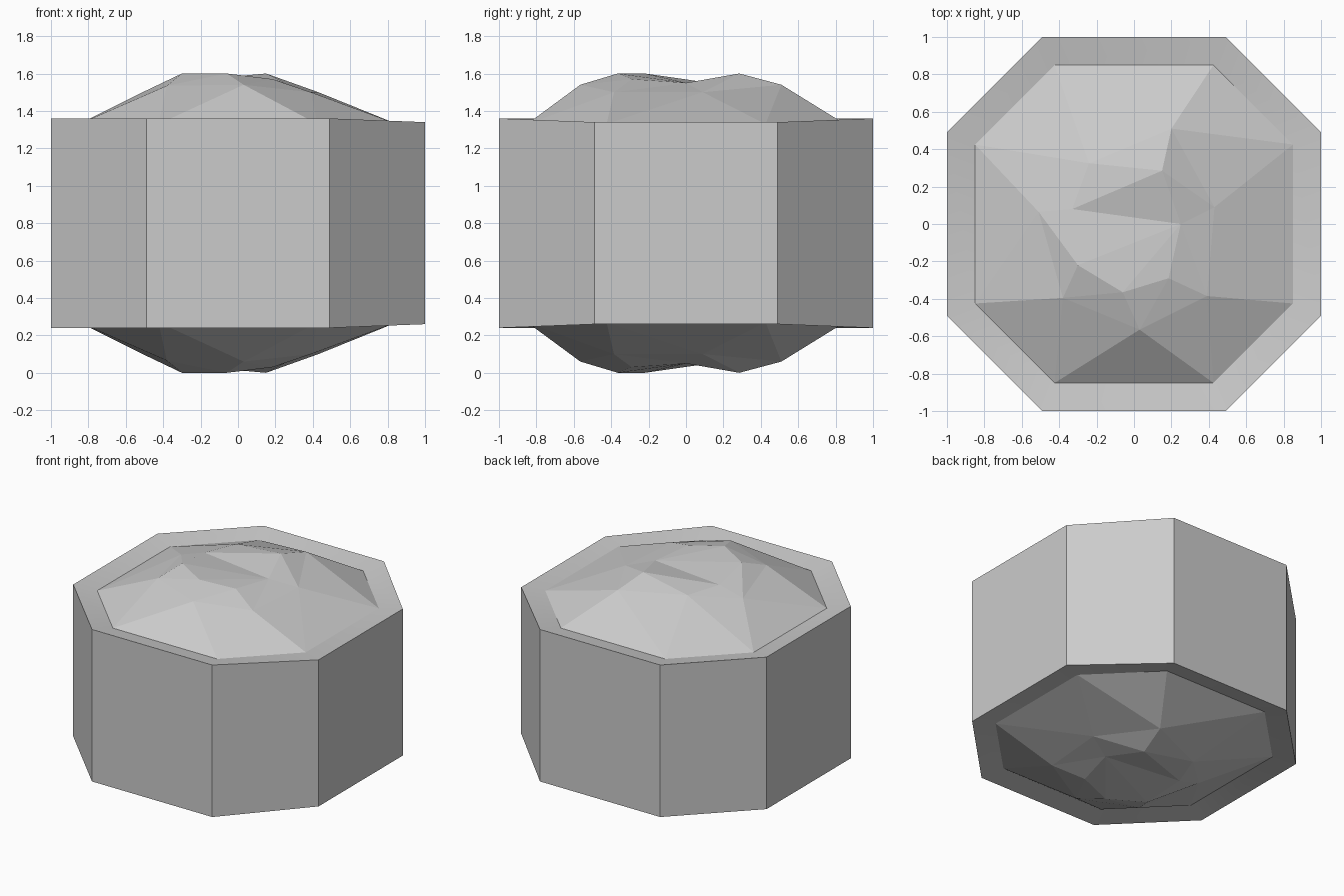
import bpy
import bmesh
import math
from mathutils import Vector
from mathutils.geometry import delaunay_2d_cdt

cube = bpy.data.objects.get("Cube")
if cube:
    bpy.data.objects.remove(cube, do_unlink=True)

MID = 0.8            # height of the mirror plane
OUTER_TOP = 0.56     # rim heights measured from the mirror plane
INNER_TOP = 0.53

stone = bpy.data.materials.new("light grey stone")
stone.use_nodes = True
GREY = (0.6, 0.6, 0.6, 1)
stone.diffuse_color = GREY
shader = stone.node_tree.nodes["Principled BSDF"]
shader.inputs["Base Color"].default_value = GREY
shader.inputs["Roughness"].default_value = 0.8


def octagon(flat, half):
    """Counter-clockwise octagon corners, flat sides on the axes."""
    quarter = [(flat, -half), (flat, half)]
    points = []
    for _ in range(4):
        points += quarter
        quarter = [(-y, x) for x, y in quarter]
    return points


def make_object(name, bm):
    mesh = bpy.data.meshes.new(name)
    bm.to_mesh(mesh)
    bm.free()
    mesh.materials.append(stone)
    obj = bpy.data.objects.new(name, mesh)
    obj.location.z = MID
    bpy.context.collection.objects.link(obj)
    return obj


inner = octagon(0.85, 0.425)
outer = octagon(1, 0.49)


def rim_height(x):
    # the left side of the rim sits slightly lower
    return OUTER_TOP - (0.02 if x > 0.9 else 0)


# Octagonal body with inward sloping rims above and below
bm = bmesh.new()
rings = [
    [bm.verts.new((x, y, -INNER_TOP)) for x, y in inner],
    [bm.verts.new((x, y, -rim_height(x))) for x, y in outer],
    [bm.verts.new((x, y, rim_height(x))) for x, y in outer],
    [bm.verts.new((x, y, INNER_TOP)) for x, y in inner],
]
for low, high in zip(rings, rings[1:]):
    for i in range(8):
        j = (i + 1) % 8
        bm.faces.new((low[i], low[j], high[j], high[i]))
body = make_object("body", bm)
bpy.ops.object.select_all(action='DESELECT')
body.select_set(True)
bpy.context.view_layer.objects.active = body
bpy.ops.object.shade_smooth_by_angle(angle=math.radians(30))

# Rough hewn dome: irregular shoulder and crown points
shoulder = [(0.2, 0.51, 0.74), (0.43, 0.09, 0.7), (0.39, -0.385, 0.7),
            (0.03, -0.565, 0.74), (-0.38, -0.395, 0.735), (-0.51, 0.065, 0.7)]
crown = [(-0.24, 0.325, 0.75), (0.15, 0.285, 0.8), (0.25, 0, 0.75),
         (0.185, -0.29, 0.77), (-0.06, -0.365, 0.8), (-0.3, -0.22, 0.8),
         (-0.33, 0.08, 0.757)]
points = [Vector((x, y, INNER_TOP)) for x, y in inner]
points += [Vector(p) for p in shoulder + crown]
border = [(i, (i + 1) % 8) for i in range(8)]
flat_points, _, faces, origins, _, _ = delaunay_2d_cdt(
    [p.xy for p in points], border, [], 0, 1e-5)

bm = bmesh.new()
verts = [bm.verts.new(points[origin[0]]) for origin in origins]
for face in faces:
    bm.faces.new([verts[i] for i in face])
bm.normal_update()
bmesh.ops.reverse_faces(bm, faces=[f for f in bm.faces if f.normal.z < 0])
dome = make_object("top_and_bottom_domes", bm)
mirror = dome.modifiers.new("mirror", 'MIRROR')
mirror.use_axis = (False, False, True)
mirror.use_mirror_merge = False
